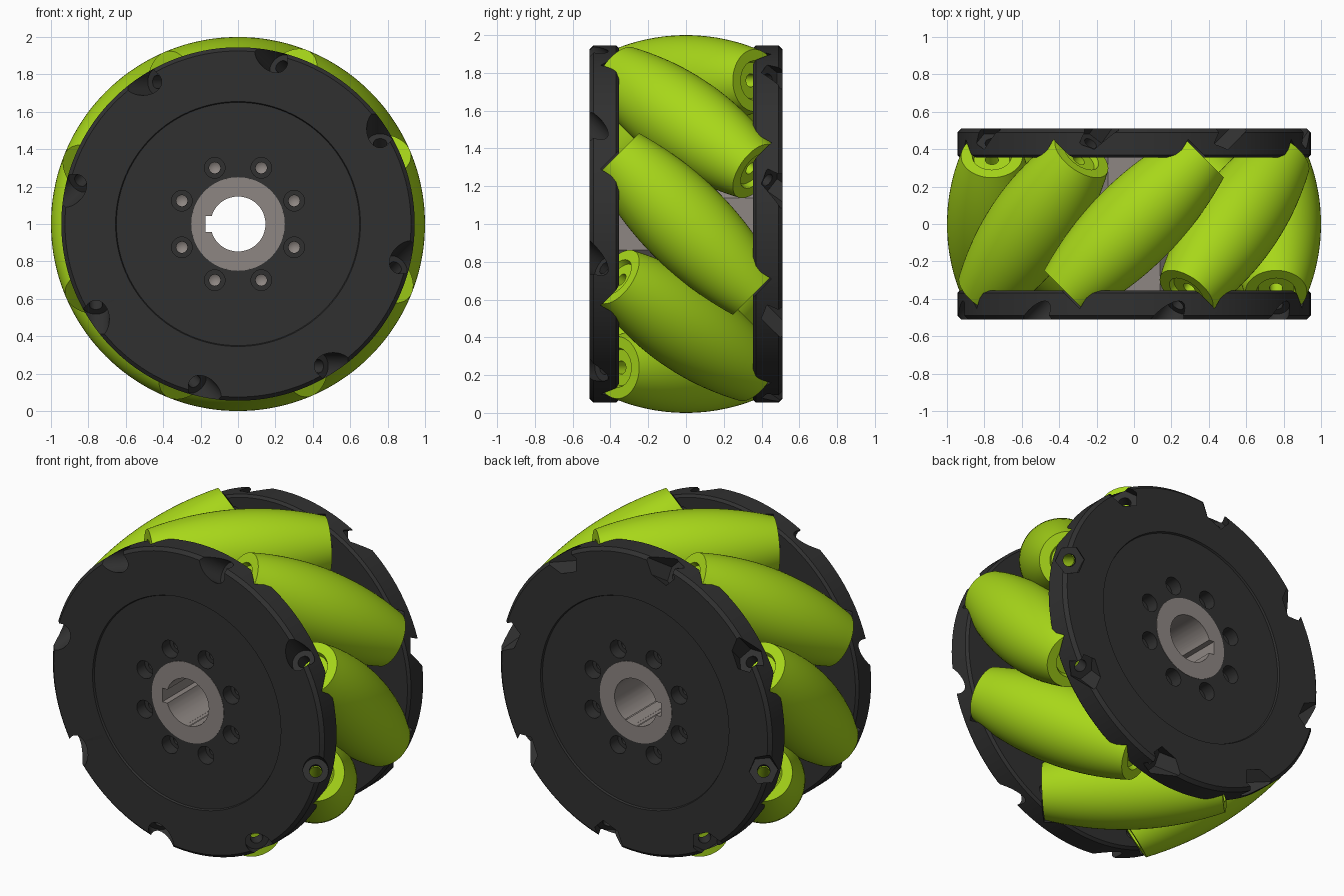
import bpy, bmesh, math
from mathutils import Matrix, Vector

if "Cube" in bpy.data.objects:
    bpy.data.objects.remove(bpy.data.objects["Cube"])

R_AXIS = 0.76      # distance of roller axes from the wheel axis
HALF = 0.515       # half length of a roller
CENTRE = Matrix.Translation((0, 0, 1))
Q = math.sqrt(0.5)


def material(name, rgb):
    m = bpy.data.materials.new(name)
    m.diffuse_color = (*rgb, 1)
    m.use_nodes = True
    m.node_tree.nodes["Principled BSDF"].inputs["Base Color"].default_value = m.diffuse_color
    return m


LIME = material("lime_rubber", (0.39, 0.68, 0.01))
DARK = material("dark_plastic", (0.03, 0.03, 0.03))
STEEL = material("hub_metal", (0.27, 0.24, 0.225))


def lathe(bm, profile, n, mat, phase=0.0):
    """Revolve a closed (radius, height) profile about local z."""
    rings = []
    for r, h in profile:
        ang = [phase + 2 * math.pi * i / n for i in range(n)]
        rings.append([bm.verts.new(mat @ Vector((r * math.cos(a), r * math.sin(a), h))) for a in ang])
    for a, b in zip(rings, rings[1:] + rings[:1]):
        if a[0].co == a[1].co and b[0].co == b[1].co:
            continue
        for i in range(n):
            j = (i + 1) % n
            bm.faces.new((a[i], a[j], b[j], b[i]))


def finish(bm, name, mat=None):
    bmesh.ops.remove_doubles(bm, verts=bm.verts, dist=1e-5)
    bmesh.ops.recalc_face_normals(bm, faces=bm.faces)
    me = bpy.data.meshes.new(name)
    bm.to_mesh(me)
    bm.free()
    ob = bpy.data.objects.new(name, me)
    bpy.context.collection.objects.link(ob)
    if mat:
        me.materials.append(mat)
    return ob


def select(ob):
    bpy.ops.object.select_all(action='DESELECT')
    ob.select_set(True)
    bpy.context.view_layer.objects.active = ob


def boolean(ob, cutter, op='DIFFERENCE'):
    select(ob)
    m = ob.modifiers.new("cut", 'BOOLEAN')
    m.operation, m.solver, m.object = op, 'EXACT', cutter
    bpy.ops.object.modifier_apply(modifier=m.name)


def smooth(ob):
    select(ob)
    bpy.ops.object.shade_smooth_by_angle(angle=math.radians(30))


def solid(r, a, b):
    return [(0, a), (r, a), (r, b), (0, b)]


def axial(side):
    """Local z along the wheel axis, pointing out of the front (-1) or back (1)."""
    return CENTRE @ Matrix.Rotation(-side * math.pi / 2, 4, 'X')


def roller_frame(k, side=1):
    """Local z along the tilted roller axis, local x pointing radially outward."""
    x, z = Vector((1, 0, 0)), Vector((0, side * Q, -side * Q))
    y = z.cross(x)
    m = Matrix((x, y, z)).transposed().to_4x4()
    m.translation = (R_AXIS, 0, 0)
    return CENTRE @ Matrix.Rotation(k * math.pi / 4, 4, 'Y') @ m


def roller_radius(s):
    """Largest radius at station s that stays inside the unit wheel envelope."""
    best = 1.0
    S = abs(s) * Q
    for i in range(61):
        t = i * math.pi / 120
        a = math.cos(t) ** 2 + math.sin(t) ** 2 / 2
        b = R_AXIS * math.cos(t) + S * math.sin(t) * Q
        c = R_AXIS ** 2 + S ** 2 - 1
        best = min(best, (-b + math.sqrt(b * b - a * c)) / a)
    return best


# Barrel rollers with recessed ends and an axle hole
stations = [HALF * (i / 10 - 1) for i in range(21)]
profile = [(roller_radius(s), s) for s in stations]
profile += [(0.105, HALF), (0.095, HALF - 0.03), (0.035, HALF - 0.03),
            (0.035, 0.03 - HALF), (0.095, 0.03 - HALF), (0.105, -HALF)]
for k in range(8):
    bm = bmesh.new()
    lathe(bm, profile, 64, roller_frame(k))
    smooth(finish(bm, f"roller_{k + 1}", LIME))

# Hub: octagonal core, round sleeve
bm = bmesh.new()
lathe(bm, solid(0.36, -0.355, 0.355), 8, axial(1), math.pi / 8)
hub = finish(bm, "hub", STEEL)
bm = bmesh.new()
lathe(bm, solid(0.25, -0.5, 0.5), 96, axial(1))
sleeve = finish(bm, "sleeve_helper", STEEL)
boolean(hub, sleeve, 'UNION')
bm = bmesh.new()
lathe(bm, solid(0.147, -0.6, 0.6), 64, axial(1))
bore = finish(bm, "bore_cutter")
bm = bmesh.new()
bmesh.ops.create_cube(bm, size=1, matrix=Matrix.Translation((-0.0875, 0, 1)) @ Matrix.Diagonal((0.175, 1.2, 0.085, 1)))
key = finish(bm, "keyway_cutter")
boolean(hub, bore)
boolean(hub, key)
helpers = [sleeve, bore, key]

# Side plates with roller cavities, fastener pockets and bolt holes
plate_profile = [(0.25, 0.355), (0.93, 0.355), (0.945, 0.37), (0.945, 0.49), (0.925, 0.51),
                 (0.655, 0.51), (0.65, 0.498), (0.25, 0.498)]
for side, label in ((-1, "front"), (1, "back")):
    bm = bmesh.new()
    lathe(bm, plate_profile, 128, axial(side))
    plate = finish(bm, f"{label}_plate", DARK)

    bm = bmesh.new()
    for k in range(8):
        seat = [(0, 0.3), (0.18, 0.3), (0.18, 0.525), (0.036, 0.525)]
        if side < 0:
            seat += [(0.036, 0.61), (0.072, 0.61), (0.072, 0.9), (0, 0.9)]
        else:
            seat += [(0.036, 0.65), (0, 0.65)]
        lathe(bm, seat, 48, roller_frame(k, side))
    cutters = [finish(bm, "roller_seat_cutter")]

    if side > 0:  # hexagonal nut pockets
        bm = bmesh.new()
        for k in range(8):
            lathe(bm, solid(0.083, 0.61, 0.9), 6, roller_frame(k, side))
        cutters.append(finish(bm, "nut_pocket_cutter"))

    bm = bmesh.new()
    for k in range(8):
        a = (k + 0.5) * math.pi / 4
        pos = Matrix.Translation((0.325 * math.cos(a), 0.325 * math.sin(a), 0))
        lathe(bm, [(0, 0.24), (0.03, 0.26), (0.03, 0.42), (0.055, 0.42), (0.055, 0.6), (0, 0.6)],
              32, axial(side) @ pos)
    bolts = finish(bm, "bolt_hole_cutter")
    cutters.append(bolts)
    for c in cutters:
        boolean(plate, c)
    boolean(hub, bolts)
    smooth(plate)
    helpers += cutters

smooth(hub)
for h in helpers:
    bpy.data.objects.remove(h, do_unlink=True)
